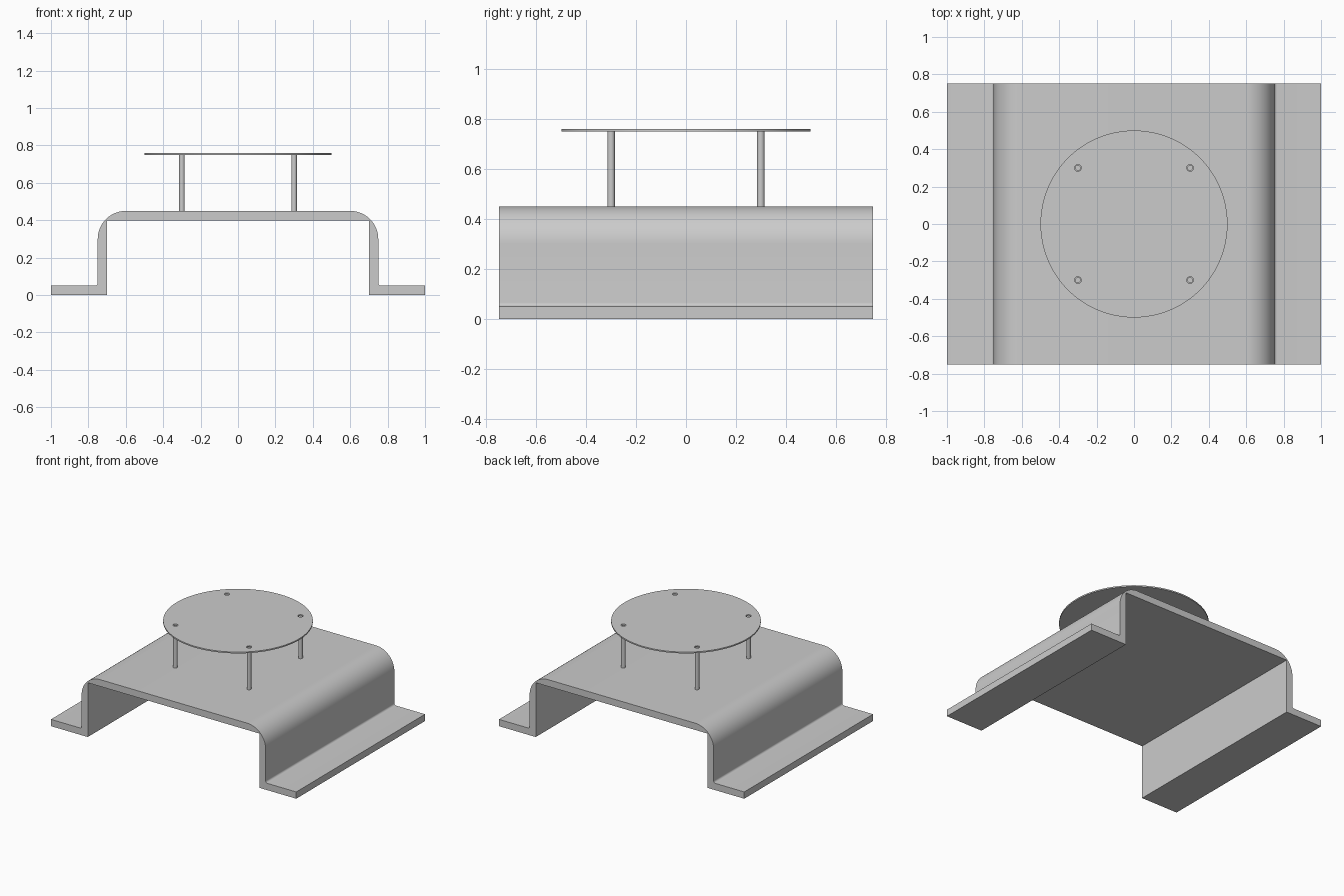
import bpy, bmesh
from math import cos, sin, pi, radians

cube = bpy.data.objects.get("Cube")
if cube:
    bpy.data.objects.remove(cube)

grey = bpy.data.materials.new("plain_grey")
grey.use_nodes = True
grey.diffuse_color = (0.6, 0.6, 0.6, 1)
grey.node_tree.nodes["Principled BSDF"].inputs["Base Color"].default_value = (0.6, 0.6, 0.6, 1)


def finish(obj):
    """Apply the material and smooth only the rounded surfaces."""
    obj.data.materials.clear()
    obj.data.materials.append(grey)
    bpy.ops.object.select_all(action='DESELECT')
    obj.select_set(True)
    bpy.context.view_layer.objects.active = obj
    bpy.ops.object.shade_smooth_by_angle(angle=radians(30))


def arc(cx, cz, radius, start, end, steps):
    angles = [radians(start + (end - start) * i / steps) for i in range(steps + 1)]
    return [(cx + radius * cos(a), cz + radius * sin(a)) for a in angles]


# Folded bracket: half profile, mirrored, then extruded along its depth
DEPTH = 1.5
outer = arc(0.6, 0.3, 0.15, 90, 0, 16)            # rounded shoulder
outer += arc(0.765, 0.065, 0.015, 180, 270, 6)    # small fillet at the foot
outer += [(1, 0.05), (1, 0), (0.7, 0), (0.7, 0.4)]
profile = outer + [(-x, z) for x, z in reversed(outer)]

bm = bmesh.new()
face = bm.faces.new([bm.verts.new((x, -DEPTH / 2, z)) for x, z in profile])
extruded = bmesh.ops.extrude_face_region(bm, geom=[face])
new_verts = [g for g in extruded["geom"] if isinstance(g, bmesh.types.BMVert)]
bmesh.ops.translate(bm, verts=new_verts, vec=(0, DEPTH, 0))
bmesh.ops.recalc_face_normals(bm, faces=bm.faces)
mesh = bpy.data.meshes.new("bracket")
bm.to_mesh(mesh)
bm.free()
bracket = bpy.data.objects.new("bracket", mesh)
bpy.context.collection.objects.link(bracket)
finish(bracket)

# Four standoff posts between bracket and disc
corners = [(x, y) for x in (-0.3, 0.3) for y in (-0.3, 0.3)]
for x, y in corners:
    bpy.ops.mesh.primitive_cylinder_add(vertices=24, radius=0.015, depth=0.3,
                                        location=(x, y, 0.6))
    post = bpy.context.object
    post.name = ("left" if x > 0 else "right") + ("_back" if y > 0 else "_front") + "_post"
    finish(post)

# Thin round plate with a hole above each post
curve = bpy.data.curves.new("round_plate", 'CURVE')
curve.dimensions = '2D'
curve.fill_mode = 'BOTH'
curve.extrude = 0.005


def add_circle(cx, cy, radius, sides):
    spline = curve.splines.new('POLY')
    spline.points.add(sides - 1)
    for i, p in enumerate(spline.points):
        a = 2 * pi * i / sides
        p.co = (cx + radius * cos(a), cy + radius * sin(a), 0, 1)
    spline.use_cyclic_u = True


add_circle(0, 0, 0.5, 96)
for x, y in corners:
    add_circle(x, y, 0.018, 24)
plate = bpy.data.objects.new("round_plate", curve)
plate.location.z = 0.755
bpy.context.collection.objects.link(plate)
bpy.ops.object.select_all(action='DESELECT')
plate.select_set(True)
bpy.context.view_layer.objects.active = plate
bpy.ops.object.convert(target='MESH')
plate = bpy.context.object

# Weld the rim to the flat faces so the plate is one closed solid
bm = bmesh.new()
bm.from_mesh(plate.data)
bmesh.ops.remove_doubles(bm, verts=bm.verts, dist=0.0001)
bmesh.ops.recalc_face_normals(bm, faces=bm.faces)
bm.to_mesh(plate.data)
bm.free()
finish(plate)
